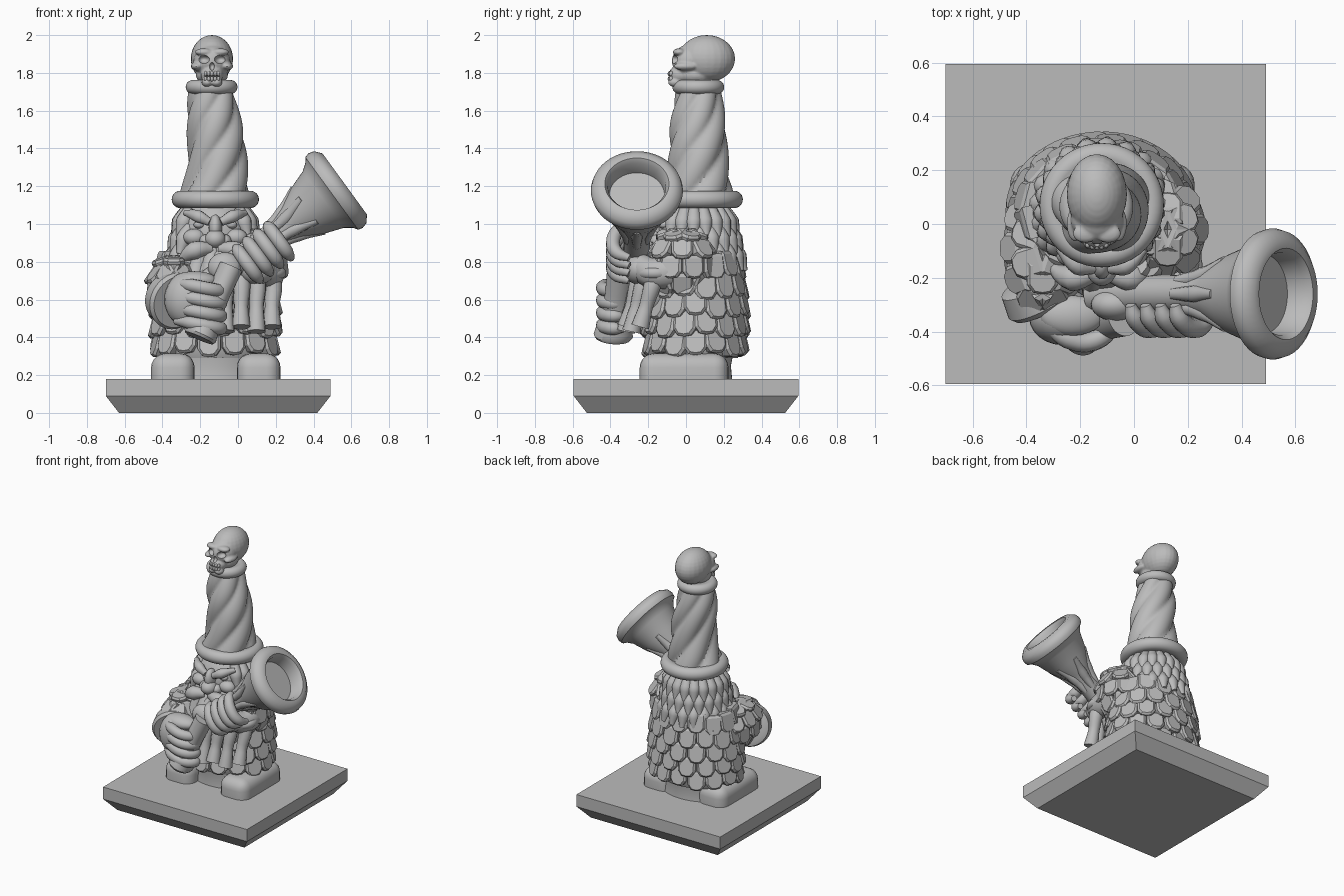
import bpy, bmesh, math
from math import cos, sin, pi, radians
from mathutils import Vector, Matrix

if "Cube" in bpy.data.objects:
    bpy.data.objects.remove(bpy.data.objects["Cube"])

GREY = (0.5, 0.5, 0.5, 1)
stone = bpy.data.materials.new("grey_stone")
stone.use_nodes = True
stone.diffuse_color = GREY
stone.node_tree.nodes["Principled BSDF"].inputs["Base Color"].default_value = GREY
CX, CY = -0.12, 0.05      # upright axis of the figure


def activate(obj):
    bpy.ops.object.select_all(action='DESELECT')
    obj.select_set(True)
    bpy.context.view_layer.objects.active = obj


def finish(bm, name, angle=40):
    bmesh.ops.recalc_face_normals(bm, faces=bm.faces)
    mesh = bpy.data.meshes.new(name)
    bm.to_mesh(mesh)
    bm.free()
    obj = bpy.data.objects.new(name, mesh)
    bpy.context.collection.objects.link(obj)
    mesh.materials.append(stone)
    activate(obj)
    bpy.ops.object.shade_smooth_by_angle(angle=radians(angle))
    return obj


def balls(name, specs):
    bm = bmesh.new()
    for loc, radii in specs:
        bmesh.ops.create_uvsphere(bm, u_segments=24, v_segments=16, radius=1,
                                  matrix=Matrix.LocRotScale(Vector(loc), None, Vector(radii)))
    return finish(bm, name)


def skin_rings(bm, rings):
    loops = [[bm.verts.new(p) for p in ring] for ring in rings]
    for a, b in zip(loops, loops[1:]):
        for i in range(len(a)):
            j = (i + 1) % len(a)
            bm.faces.new((a[i], a[j], b[j], b[i]))
    bm.faces.new(loops[0][::-1])
    bm.faces.new(loops[-1])


def lathe(name, profile, loc, axis=None, squash=1, steps=48, flute=None):
    m = Matrix.Translation(loc)
    if axis:
        m = m @ Vector(axis).to_track_quat('Z', 'Y').to_matrix().to_4x4()
    bm = bmesh.new()
    rings = []
    for r, z in profile:
        ring = []
        for i in range(steps):
            a = 2 * pi * i / steps
            k = r * (flute(a, z) if flute else 1)
            ring.append(m @ Vector((k * cos(a), k * sin(a) * squash, z)))
        rings.append(ring)
    skin_rings(bm, rings)
    return finish(bm, name)


def rim(name, loc, major, minor):
    arc = [radians(a) for a in range(-120, 121, 15)]
    return lathe(name, [(major + minor * cos(a), minor * sin(a)) for a in arc], loc)


def tubes(name, strands):
    cu = bpy.data.curves.new(name, 'CURVE')
    cu.dimensions = '3D'
    cu.bevel_depth, cu.bevel_resolution, cu.resolution_u = 1, 3, 5
    cu.use_fill_caps = True
    for pts, radii in strands:
        sp = cu.splines.new('BEZIER')
        sp.bezier_points.add(len(pts) - 1)
        for bp, p, r in zip(sp.bezier_points, pts, radii):
            bp.co, bp.radius = p, r
            bp.handle_left_type = bp.handle_right_type = 'AUTO'
    cu.materials.append(stone)
    obj = bpy.data.objects.new(name, cu)
    bpy.context.collection.objects.link(obj)
    activate(obj)
    bpy.ops.object.convert(target='MESH')
    bpy.ops.object.shade_smooth_by_angle(angle=radians(50))


def plate(bm, p, n, w, h):
    n = n.normalized()
    up = (Vector((0, 0, 1)) - n * n.z).normalized()
    side = up.cross(n)
    outline = [(-.5, .5), (-.5, -.2), (-.3, -.45), (0, -.5), (.3, -.45), (.5, -.2), (.5, .5)]
    rings = []
    for k, d in ((1, -.03), (1, .016), (.8, .028)):
        rings.append([p + side * x * w * k + up * y * h * k + n * (d - y * h * .2)
                      for x, y in outline])
    skin_rings(bm, rings)


def scaly_sleeve(name, c, r):
    balls(name + "_core", [(c, r)])
    bm = bmesh.new()
    for row, lat in enumerate(range(-45, 66, 35)):
        f = radians(lat)
        count = max(6, round(2 * pi * max(r) * cos(f) / .125))
        for i in range(count):
            a = 2 * pi * (i + row % 2 / 2) / count
            u = Vector((cos(f) * cos(a), cos(f) * sin(a), sin(f)))
            p = Vector([c[k] + r[k] * u[k] for k in range(3)])
            plate(bm, p, Vector([u[k] / r[k] for k in range(3)]), .115, .12)
    finish(bm, name + "_scales", 25)


# Square plinth with chamfered underside
bm = bmesh.new()
skin_rings(bm, [[(-.105 + sx * s, sy * s, z) for sx, sy in ((-1, -1), (1, -1), (1, 1), (-1, 1))]
                for s, z in ((.525, 0), (.595, .09), (.595, .18))])
finish(bm, "plinth", 10)

# Boots and trousers
for name, x in (("right_boot", -.345), ("left_boot", .11)):
    bm = bmesh.new()
    bmesh.ops.create_cube(bm, size=1, matrix=Matrix.LocRotScale(
        Vector((x, -.01, .245)), None, Vector((.23, .47, .14))))
    top = [e for e in bm.edges if max(v.co.z for v in e.verts) > .25]
    bmesh.ops.bevel(bm, geom=top, offset=.075, segments=5, affect='EDGES', profile=.5)
    finish(bm, name, 50)
lathe("trousers", [(.27, .17), (.26, .25), (.29, .36)], (CX, .04, 0), squash=.76)

# Coat with overlapping scales
coat = [(.28, .29), (.305, .34), (.315, .45), (.31, .6), (.29, .75), (.25, .87), (.18, .95)]
lathe("coat", coat, (CX, .05, 0), squash=.8)
bm = bmesh.new()
for row in range(5):
    z, rx = .375 + .1 * row, (.305, .315, .315, .305, .285)[row]
    for i in range(15):
        a = 2 * pi * (i + row % 2 / 2) / 15
        p = Vector((CX + rx * cos(a), .05 + rx * .8 * sin(a), z + .012 * sin(5 * a + row)))
        plate(bm, p, Vector((cos(a), sin(a) / .8, 0)), .122, .14)
finish(bm, "coat_scales", 25)

# Head, nose and eyes
balls("head", [((CX, CY, .95), (.2, .2, .2))])
balls("nose", [((CX, -.15, .98), (.035, .055, .07)), ((CX, -.17, .92), (.055, .06, .05)),
               ((CX - .05, -.15, .91), (.035, .04, .035)), ((CX + .05, -.15, .91), (.035, .04, .035))])
face = [((CX + s * .085, -.115, .995), (.03, .03, .02)) for s in (-1, 1)]
face += [((CX + s * .11, -.11, .93), (.06, .05, .045)) for s in (-1, 1)]
balls("eyes_and_cheeks", face)
tubes("brows", [([(CX + s * .03, -.165, 1.01), (CX + s * .09, -.155, 1.04), (CX + s * .16, -.09, 1.06)],
                 (.022, .034, .015)) for s in (-1, 1)])
tubes("moustache", [([(CX + s * .02, -.18, .87), (CX + s * .11, -.2, .86), (CX + s * .2, -.15, .79)],
                     (.03, .05, .012)) for s in (-1, 1)])

# Hair in three shaggy tiers around the back
locks = []
for tier, (z, r) in enumerate(((1.08, .185), (.99, .205), (.9, .225))):
    for i in range(15):
        a = radians(-38 + 256 * (i + tier % 2 / 2) / 14.5)
        locks.append(([(CX + q * cos(a), CY + q * sin(a), z - d)
                       for q, d in ((r - .03, 0), (r + .005, .07), (r + .035, .15))], (.03, .044, .018)))
tubes("hair", locks)

# Beard of hanging curls
balls("beard_core", [((CX + .06, -.15, .68), (.2, .12, .2))])
strands = []
for i in range(6):
    x = -.23 + .082 * i
    y = -.3 + 1.6 * (x + .04) ** 2
    low = .43 + .025 * (i % 2)
    strands.append(([(CX + (x - CX) * .6, -.15, .87), (x, y + .05, .7), (x, y + .01, .56), (x, y - .02, low)],
                    (.045, .05, .038, .05)))
tubes("beard", strands)

# Twisted hat with rolled brim and top collar
hat = []
for i in range(25):
    t = i / 24
    hat.append((.19 - .078 * t - .008 * sin(pi * 2 * t), 1.12 + .6 * t))
lathe("hat", hat, (CX - .01, .065, 0), steps=100,
      flute=lambda a, z: .86 + .18 * abs(sin(2.5 * (a - 5.2 * z))) ** .7
      + .13 * cos(a) * sin((z - 1.12) * pi / .45))
rim("hat_brim", (CX, .07, 1.13), .185, .046)
rim("hat_collar", (-.14, .065, 1.725), .1, .037)

# Skull finial: fused lumps with cut sockets, nose hole and mouth
SX = -.138
lumps = [((SX, .11, 1.875), (.112, .15, .125)), ((SX, .02, 1.86), (.098, .095, .09)),
         ((SX, -.03, 1.79), (.06, .062, .05)), ((SX, .05, 1.79), (.085, .1, .06))]
holes = [((SX, -.09, 1.835), (.015, .04, .022)), ((SX, -.1, 1.782), (.05, .045, .005))]
for s in (-1, 1):
    lumps += [((SX + s * .08, .0, 1.835), (.032, .065, .022)), ((SX + s * .042, -.035, 1.91), (.048, .035, .02)),
              ((SX + s * .025, -.055, 1.75), (.03, .04, .025))]
    holes.append(((SX + s * .046, -.085, 1.872), (.034, .055, .025)))
skull = balls("skull", lumps)
cutter = balls("skull_cutter", holes)
cutter.hide_render = True
fuse = skull.modifiers.new("fuse", 'REMESH')
fuse.mode, fuse.voxel_size = 'VOXEL', .007
cut = skull.modifiers.new("cut", 'BOOLEAN')
cut.operation, cut.solver, cut.object = 'DIFFERENCE', 'EXACT', cutter
activate(skull)
bpy.ops.object.convert(target='MESH')
bpy.ops.object.shade_smooth_by_angle(angle=radians(40))
bpy.data.objects.remove(cutter)
balls("skull_teeth", [((SX + .017 * i, -.085 + 6 * (.017 * i) ** 2, z), (.009, .012, .014))
                      for i in range(-2, 3) for z in (1.796, 1.768)])

# Flared gun: barrel, horn and hollow mouth
MOUTH = Vector((.565, -.26, 1.212))
AX = Vector((.81, 0, .59)).normalized()
PERP = Vector((-AX.z, 0, AX.x))
FWD = Vector((0, -1, 0))
lathe("gun_horn", [(.07, -.88), (.07, -.42), (.098, -.34), (.15, -.24), (.185, -.14), (.215, -.1), (.238, -.085),
                   (.244, -.06), (.236, -.03), (.2, 0), (.17, 0), (.153, -.025), (.146, -.1)], MOUTH, AX)
petals = []
for i in range(6):
    a = 2 * pi * i / 6
    out = PERP * cos(a) + FWD * sin(a)
    petals.append(([MOUTH + AX * d + out * r for d, r in ((-.48, .055), (-.36, .075), (-.23, .14))],
                   (.022, .034, .02)))
tubes("horn_petals", petals)
butt = Vector((-.2, -.385, .41))
lathe("gun_stock", [(.095, -.015), (.105, 0), (.1, .03), (.075, .1), (.07, .25), (.075, .4)],
      butt, (.38, .1, .85), squash=.85)
balls("gun_lock", [((-.07, -.3, .77), (.09, .06, .08))])

# Right sleeve, cuff and fist on the stock
scaly_sleeve("right_sleeve", (-.34, -.09, .67), (.115, .21, .145))
lathe("right_cuff", [(.11, -.06), (.14, -.05), (.155, .03), (.14, .05), (.09, .05)],
      (-.345, -.25, .6), (.45, -.8, -.25))
balls("right_fist", [((-.265, -.345, .6), (.125, .105, .145)), ((-.23, -.34, .7), (.12, .075, .05))])
fingers = []
for i in range(4):
    z = .685 - .066 * i
    fingers.append(([(-.33, -.37, z), (-.25, -.425, z - .01), (-.15, -.435, z - .03), (-.09, -.38, z - .04),
                     (-.1, -.33, z - .04)], (.02, .036, .037, .035, .02)))
tubes("right_fingers", fingers)

# Left sleeve, forearm and hand on the barrel
scaly_sleeve("left_sleeve", (.125, -.02, .8), (.11, .145, .155))
tubes("left_forearm", [([(.15, -.05, .76), (.16, -.17, .74), (.12, -.25, .78)], (.1, .085, .07))])
rim("left_cuff", (.15, -.16, .74), .075, .03)
balls("left_palm", [((.1, -.25, .76), (.1, .08, .08))])
fingers = []
for i in range(4):
    c = MOUTH - AX * (.46 + .068 * i)
    fingers.append(([c + PERP * u + FWD * f for u, f in ((.07, .04), (.045, .085), (-.03, .125), (-.11, .11), (-.15, .04))],
                    (.02, .035, .038, .036, .02)))
tubes("left_fingers", fingers)
